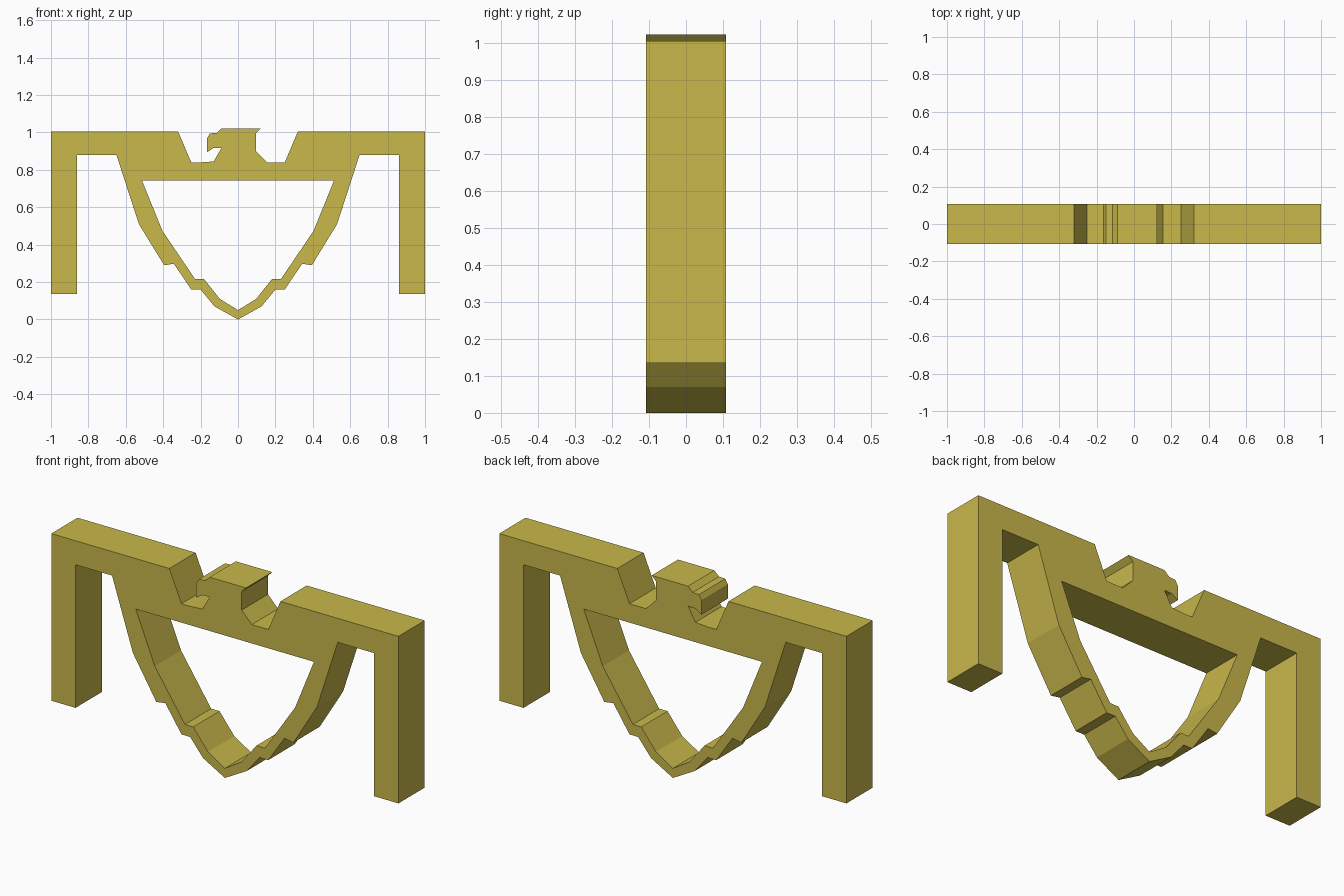
import bpy
import bmesh

cube = bpy.data.objects.get("Cube")
if cube:
    bpy.data.objects.remove(cube, do_unlink=True)

HALF_DEPTH = 0.108

gold = bpy.data.materials.new("matte gold")
gold.use_nodes = True
gold.diffuse_color = (0.58, 0.48, 0.07, 1)
gold.node_tree.nodes["Principled BSDF"].inputs["Base Color"].default_value = gold.diffuse_color


def mirrored(points):
    """The same points on the other side, in reverse order, without those on the axis."""
    return [(-x, z) for x, z in reversed(points) if x != 0]


def extruded_plate(name, loops):
    """Fill closed (x, z) loops, inner ones being holes, and extrude along y."""
    bm = bmesh.new()
    edges = []
    for loop in loops:
        verts = [bm.verts.new((x, -HALF_DEPTH, z)) for x, z in loop]
        edges += [bm.edges.new((a, b)) for a, b in zip(verts, verts[1:] + verts[:1])]
    filled = bmesh.ops.triangle_fill(bm, edges=edges, use_beauty=True)
    faces = [f for f in filled["geom"] if isinstance(f, bmesh.types.BMFace)]
    back = bmesh.ops.extrude_face_region(bm, geom=faces, use_keep_orig=True)
    moved = [v for v in back["geom"] if isinstance(v, bmesh.types.BMVert)]
    bmesh.ops.translate(bm, verts=moved, vec=(0, 2 * HALF_DEPTH, 0))
    bmesh.ops.recalc_face_normals(bm, faces=bm.faces)
    mesh = bpy.data.meshes.new(name)
    bm.to_mesh(mesh)
    bm.free()
    mesh.materials.append(gold)
    obj = bpy.data.objects.new(name, mesh)
    bpy.context.collection.objects.link(obj)
    return obj


# Wing, hanging leg and stepped lower body, from the neck notch down to the tip
wing = [(0.25, 0.84), (0.32, 1.005), (1, 1.005), (1, 0.135), (0.86, 0.135),
        (0.86, 0.88), (0.65, 0.88)]
body = [(0.53, 0.51), (0.395, 0.29), (0.343, 0.298), (0.25, 0.16),
        (0.20, 0.16), (0.126, 0.07), (0, 0)]
side = wing + body

# Bird head with a hooked beak, from the left notch over the crown to the nape
head = [(-0.20, 0.84), (-0.13, 0.845), (-0.088, 0.918), (-0.13, 0.917),
        (-0.165, 0.895), (-0.165, 0.97), (-0.15, 0.995), (-0.115, 0.997),
        (-0.088, 1.022), (0.122, 1.022), (0.097, 0.997), (0.097, 0.90),
        (0.155, 0.84)]

# Opening inside the body
opening = [(0.513, 0.742), (0.404, 0.474), (0.23, 0.217), (0.182, 0.217),
           (0.097, 0.11), (0, 0.05)]

extruded_plate("winged_frame", [side + mirrored(side) + head,
                                opening + mirrored(opening)])
